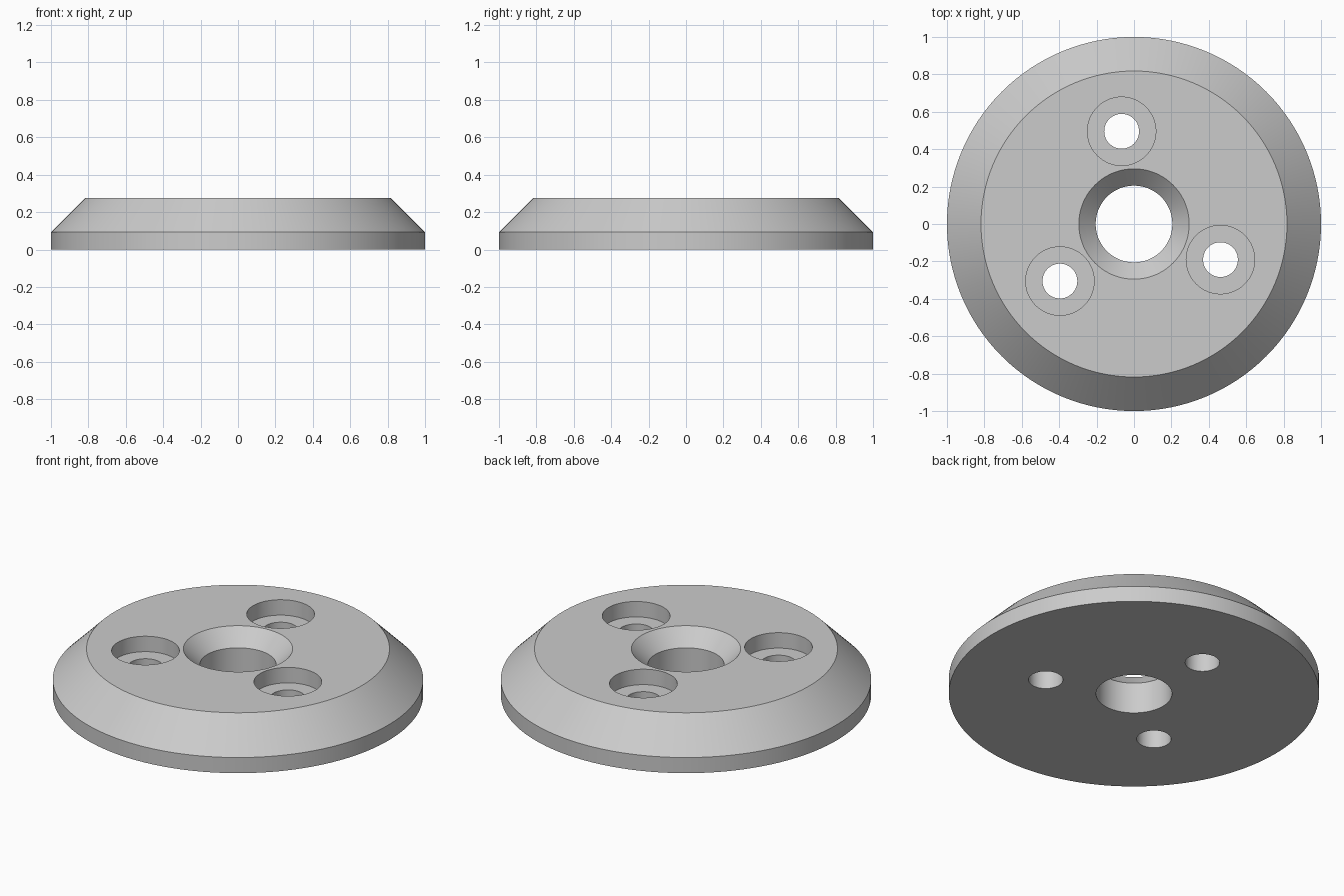
import bpy
import bmesh
import math

if "Cube" in bpy.data.objects:
    bpy.data.objects.remove(bpy.data.objects["Cube"], do_unlink=True)

TOP = 0.275
BOLT_CIRCLE = 0.5
FIRST_ANGLE = math.radians(97.6)

grey = bpy.data.materials.new("plain grey")
grey.use_nodes = True
colour = (0.6, 0.6, 0.6, 1)
grey.diffuse_color = colour
grey.node_tree.nodes["Principled BSDF"].inputs["Base Color"].default_value = colour


def lathe(name, profile, segments, location=(0, 0, 0)):
    """Turn a closed (radius, height) profile around the z axis."""
    bm = bmesh.new()
    verts = [bm.verts.new((r, 0, z)) for r, z in profile]
    edges = [bm.edges.new((v, verts[(i + 1) % len(verts)])) for i, v in enumerate(verts)]
    bmesh.ops.spin(bm, geom=verts + edges, cent=(0, 0, 0), axis=(0, 0, 1),
                   angle=math.tau, steps=segments, use_merge=True)
    bmesh.ops.remove_doubles(bm, verts=bm.verts, dist=1e-5)
    bmesh.ops.dissolve_degenerate(bm, edges=bm.edges, dist=1e-5)
    bmesh.ops.recalc_face_normals(bm, faces=bm.faces)
    mesh = bpy.data.meshes.new(name)
    bm.to_mesh(mesh)
    bm.free()
    mesh.materials.append(grey)
    obj = bpy.data.objects.new(name, mesh)
    obj.location = location
    bpy.context.collection.objects.link(obj)
    return obj


# Bevelled disc with a countersunk centre bore
disc = lathe("bevelled_disc", [(0.205, 0), (1, 0), (1, 0.093), (0.818, TOP),
                               (0.295, TOP), (0.205, TOP - 0.09)], 128)

# Three counterbored screw holes
cutters = []
for i in range(3):
    a = FIRST_ANGLE + i * math.tau / 3
    place = (BOLT_CIRCLE * math.cos(a), BOLT_CIRCLE * math.sin(a), 0)
    floor = TOP - 0.092
    cutter = lathe("screw_hole_cutter", [(0, -0.1), (0.093, -0.1), (0.093, floor),
                                         (0.183, floor), (0.183, 0.4), (0, 0.4)], 64, place)
    cutter.hide_render = True
    cut = disc.modifiers.new("screw_hole", 'BOOLEAN')
    cut.operation = 'DIFFERENCE'
    cut.solver = 'EXACT'
    cut.object = cutter
    cutters.append(cutter)

# Apply the cuts, then drop the cutters
bpy.ops.object.select_all(action='DESELECT')
bpy.context.view_layer.objects.active = disc
disc.select_set(True)
for mod in list(disc.modifiers):
    bpy.ops.object.modifier_apply(modifier=mod.name)
for cutter in cutters:
    bpy.data.objects.remove(cutter, do_unlink=True)

bpy.ops.object.shade_smooth_by_angle(angle=math.radians(30))
